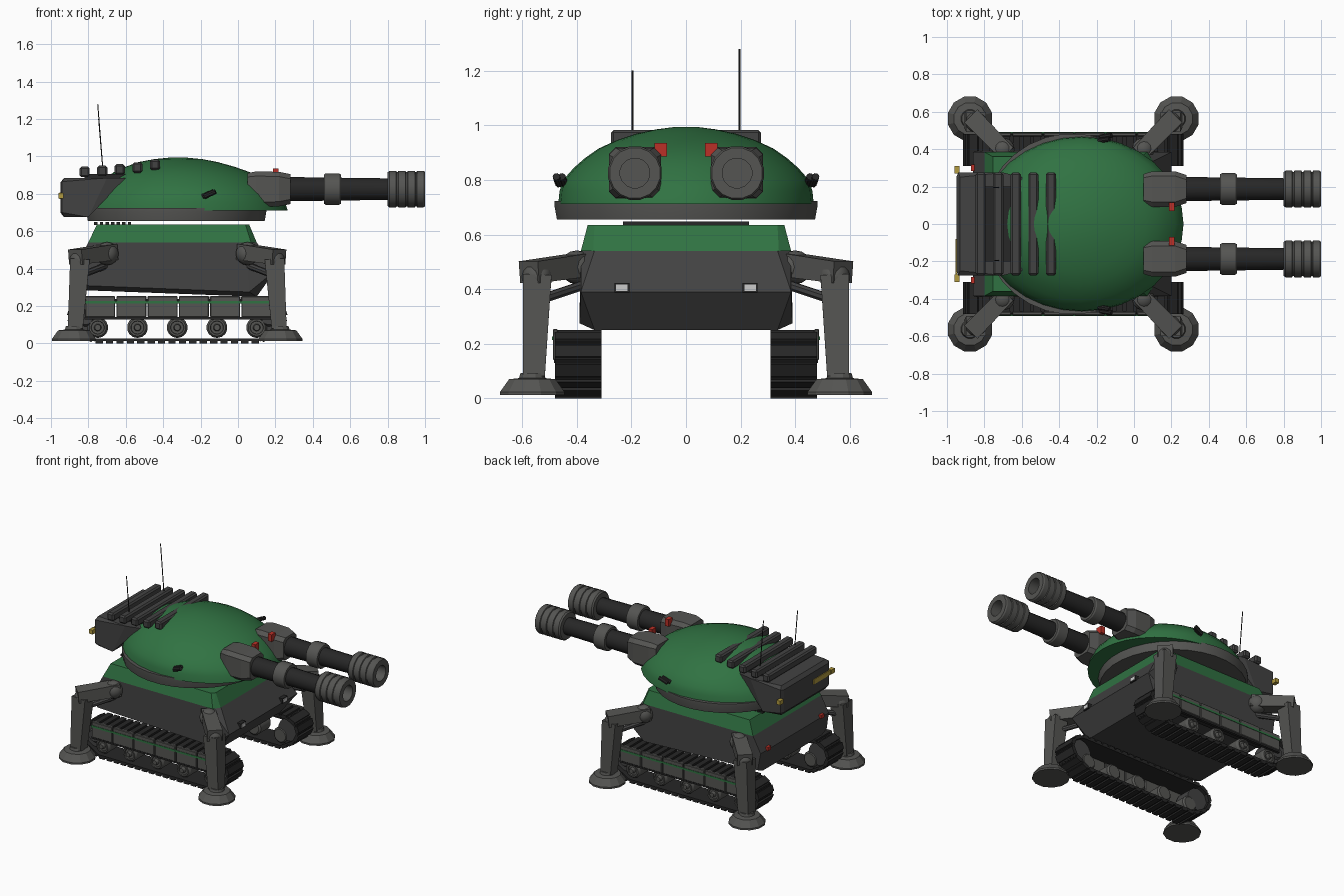
import bpy, bmesh, math
from mathutils import Vector, Matrix

if "Cube" in bpy.data.objects:
    bpy.data.objects.remove(bpy.data.objects["Cube"])

def mat(name, c):
    m = bpy.data.materials.new(name)
    m.diffuse_color = (*c, 1)
    m.use_nodes = True
    m.node_tree.nodes["Principled BSDF"].inputs["Base Color"].default_value = m.diffuse_color
    return m
GREEN = mat("green_paint", (0.03, 0.17, 0.055))
DARK = mat("dark_metal", (0.055, 0.055, 0.055))
GREY = mat("worn_metal", (0.09, 0.09, 0.085))
BLACK = mat("black_metal", (0.02, 0.02, 0.02))
RED = mat("red_glass", (0.5, 0.03, 0.02))
YELLOW = mat("yellow_paint", (0.45, 0.33, 0.05))
WHITE = mat("lamp_glass", (0.8, 0.8, 0.8))

def finish(name, bm, m, smooth=None):
    bmesh.ops.recalc_face_normals(bm, faces=bm.faces)
    me = bpy.data.meshes.new(name)
    bm.to_mesh(me)
    bm.free()
    ob = bpy.data.objects.new(name, me)
    bpy.context.collection.objects.link(ob)
    me.materials.append(m)
    if smooth:
        bpy.ops.object.select_all(action='DESELECT')
        ob.select_set(True)
        bpy.context.view_layer.objects.active = ob
        bpy.ops.object.shade_smooth_by_angle(angle=math.radians(smooth))
    return ob

def convex(name, pts, m):
    bm = bmesh.new()
    for p in pts:
        bm.verts.new(p)
    bmesh.ops.convex_hull(bm, input=bm.verts)
    bmesh.ops.dissolve_limit(bm, angle_limit=0.01, verts=bm.verts, edges=bm.edges)
    return finish(name, bm, m)

def both_sides(pts):
    return [(x, s * y, z) for x, y, z in pts for s in (1, -1)]

def add_box(bm, c, size, rot=None):
    M = Matrix.Translation(c) @ (rot.to_4x4() if rot else Matrix()) @ Matrix.Diagonal((*size, 1))
    bmesh.ops.create_cube(bm, size=1, matrix=M)

def box(name, c, size, m, bevel=0):
    bm = bmesh.new()
    add_box(bm, c, size)
    if bevel:
        bmesh.ops.bevel(bm, geom=bm.edges[:], offset=bevel, segments=1, affect='EDGES')
    return finish(name, bm, m)

def loft(name, rings, m, smooth=None):
    """Skin between equal-length vertex rings, capping both ends."""
    bm = bmesh.new()
    vr = [[bm.verts.new(p) for p in r] for r in rings]
    for a, b in zip(vr, vr[1:]):
        for i in range(len(a)):
            j = (i + 1) % len(a)
            bm.faces.new((a[i], a[j], b[j], b[i]))
    bm.faces.new(vr[0])
    bm.faces.new(vr[-1])
    return finish(name, bm, m, smooth)

def lathe(name, origin, axis, profile, m, n=16, smooth=30):
    q = Vector((0, 0, 1)).rotation_difference(Vector(axis))
    o = Vector(origin)
    rings = [[o + q @ Vector((r * math.cos(t), r * math.sin(t), d))
              for t in (2 * math.pi * (i + 0.5) / n for i in range(n))] for d, r in profile]
    return loft(name, rings, m, smooth)

def rod(name, a, b, r, m, n=10, r2=None):
    d = Vector(b) - Vector(a)
    return lathe(name, a, d.normalized(), [(0, r), (d.length, r2 or r)], m, n)

def beam(name, a, b, s1, s2, m):
    """Tapered rectangular beam; sizes are (width, height) at each end."""
    a, b = Vector(a), Vector(b)
    d = (b - a).normalized()
    ref = Vector((0, 0, 1)) if abs(d.z) < 0.8 else Vector((1, 0, 0))
    u = d.cross(ref).normalized()
    v = u.cross(d)
    rings = [[p + u * s[0] / 2 * i + v * s[1] / 2 * j for i, j in ((1, 1), (-1, 1), (-1, -1), (1, -1))]
             for p, s in ((a, s1), (b, s2))]
    return loft(name, rings, m)

def ball(name, c, r, m):
    bm = bmesh.new()
    bmesh.ops.create_uvsphere(bm, u_segments=12, v_segments=8, radius=r, matrix=Matrix.Translation(c))
    return finish(name, bm, m, 40)

# Hull
convex("lower_hull", both_sides([(-.80, .385, .54), (.05, .385, .54), (.10, .335, .54), (.20, .385, .39),
       (.10, .335, .25), (.06, .39, .275), (-.84, .39, .31), (-.84, .335, .285), (-.86, .385, .43)]), DARK)
convex("upper_hull", both_sides([(-.80, .385, .54), (.07, .385, .54), (.10, .34, .54),
       (-.755, .36, .635), (.04, .36, .635), (.06, .335, .635)]), GREEN)
for i in range(7):
    box("deck_grille", (-.76 + i * .03, 0, .641), (.018, .46, .014), BLACK)

# Turret ring and dome
lathe("turret_ring", (-.33, 0, .655), (0, 0, 1), [(0, .475), (.05, .484), (.068, .484)], GREY, 32)
levels = [(.712, -.28, .545, .468), (.76, -.28, .53, .463), (.80, -.28, .50, .45), (.845, -.285, .46, .41),
          (.88, -.29, .42, .37), (.915, -.30, .365, .32), (.945, -.31, .29, .255),
          (.97, -.32, .21, .18), (.985, -.32, .13, .11), (.994, -.32, .04, .04)]
loft("turret_dome", [[(cx + rx * math.cos(k * math.pi / 16), ry * math.sin(k * math.pi / 16), z)
     for k in range(32)] for z, cx, rx, ry in levels], GREEN, 45)

# Rear bustle with cooling bars
convex("turret_bustle", both_sides([(-.95, .25, .70), (-.93, .25, .675), (-.95, .25, .86), (-.93, .25, .885),
       (-.94, .275, .70), (-.94, .275, .865), (-.70, .275, .885), (-.80, .275, .675), (-.60, .25, .885)]), DARK)
for i, z in enumerate((.917, .922, .93, .94, .955)):
    box("cooling_bar", (-.82 + i * .094, 0, z), (.054, .55, .056), DARK, .01)
box("bar_mount", (-.70, 0, .89), (.24, .40, .03), BLACK)
for s in (-1, 1):
    box("bustle_marker", (-.947, s * .29, .79), (.028, .04, .03), YELLOW)
box("bustle_stripe", (-.951, -.18, .79), (.008, .2, .035), YELLOW)

for s in (-1, 1):
    # Twin guns
    y = s * .187
    def octagon(x, w, h, c):
        return [(x, y + a * (w - (c if k else 0)), .825 + b * (h - (0 if k else c)))
                for a in (1, -1) for b in (1, -1) for k in (0, 1)]
    convex("gun_mantlet", octagon(.05, .08, .085, .02) + octagon(.10, .095, .095, .025)
           + octagon(.22, .095, .092, .025) + octagon(.28, .075, .08, .025), GREY)
    rod("gun_barrel", (.26, y, .825), (.85, y, .825), .066, BLACK, 16, .058)
    lathe("barrel_sleeve", (.46, y, .825), (1, 0, 0), [(0, .08), (.01, .086), (.08, .086), (.09, .08)], GREY)
    groove = [(.80, .092), (.81, .1)]
    for x in (.845, .895, .945):
        groove += [(x, .1), (x + .003, .094), (x + .01, .094), (x + .013, .1)]
    groove += [(.99, .1), (1.0, .094), (1.0, .055), (.87, .055)]
    lathe("muzzle_brake", (0, y, .825), (1, 0, 0), groove, GREY)
    # Sights, smoke tubes, antennas
    box("gun_sight", (.202, s * .093, .91), (.03, .045, .05), RED)
    for k in (0, 1):
        rod("smoke_tube", (-.19 + k * .01, s * (.445 + k * .02), .785), (-.13 + k * .01, s * (.455 + k * .02), .812),
            .014, BLACK, 8)
    rod("antenna", (-.72, s * .196, .9), (-.75 if s > 0 else -.745, s * .196, 1.28 if s > 0 else 1.2), .003, BLACK, 6)
    # Hull lamps
    box("headlamp_frame", (.192, s * .235, .405), (.03, .055, .035), BLACK)
    box("headlamp", (.196, s * .235, .405), (.03, .042, .024), WHITE)
    box("tail_lamp", (-.862, s * .30, .44), (.02, .035, .025), RED)

    # Track belt: links placed around a closed path
    path = [Vector((x, 0, z)) for x, z in ((-.77, .013), (.12, .013), (.225, .075), (.255, .14), (.235, .2),
            (.17, .237), (-.82, .237), (-.885, .2), (-.905, .14), (-.875, .075))]
    bm = bmesh.new()
    for a, b in zip(path, path[1:] + path[:1]):
        d = b - a
        n = max(1, round(d.length / .055))
        rot = Matrix.Rotation(-math.atan2(d.z, d.x), 3, 'Y')
        out = rot @ Vector((0, 0, -1))
        mid = Vector((0, s * .395, 0))
        add_box(bm, (a + b) / 2 + mid - out * .006, (d.length + .006, .17, .014), rot)
        for i in range(n):
            add_box(bm, a + d * ((i + .5) / n) + mid + out * .005, (d.length / n * .7, .17, .016), rot)
    finish("track_belt", bm, BLACK)
    # Road wheels and end wheels
    for i in range(5):
        x = -.75 + i * .2125
        lathe("road_wheel", (x, s * .33, .085), (0, s, 0), [(0, .045), (.01, .056), (.12, .056), (.135, .046),
              (.135, .036), (.125, .034), (.125, .02), (.148, .016)], GREY, 14)
    for x in (-.815, .165):
        lathe("end_wheel", (x, s * .335, .14), (0, s, 0), [(0, .08), (.115, .08), (.115, .05), (.13, .04)], DARK, 14)
    # Side skirt panels with green stripe
    for i in range(6):
        box("skirt_panel", (-.737 + i * .167, s * .478, .197), (.161, .02, .113), GREY, .004)
    box("skirt_stripe", (-.32, s * .488, .22), (1.0, .006, .014), GREEN)
    box("skirt_rail", (-.32, s * .474, .135), (1.0, .02, .012), BLACK)

    # Stabiliser legs, front and rear
    for e in (-1, 1):
        def P(dx, y, z):
            return (-.325 + e * dx, s * y, z)
        ball("hip_joint", P(.375, .40, .48), .062, GREY)
        beam("upper_leg", P(.35, .375, .49), P(.545, .575, .462), (.09, .085), (.10, .08), GREY)
        ball("knee_joint", P(.52, .545, .445), .056, GREY)
        beam("lower_leg", P(.52, .545, .45), P(.545, .557, .08), (.105, .105), (.08, .08), GREY)
        rod("leg_piston", P(.37, .36, .42), P(.50, .51, .37), .018, DARK, 8)
        lathe("foot_pad", P(.552, .563, .012), (0, 0, 1), [(0, .122), (.012, .122), (.058, .088), (.062, .05),
              (.08, .045)], GREY, 12, 20)
